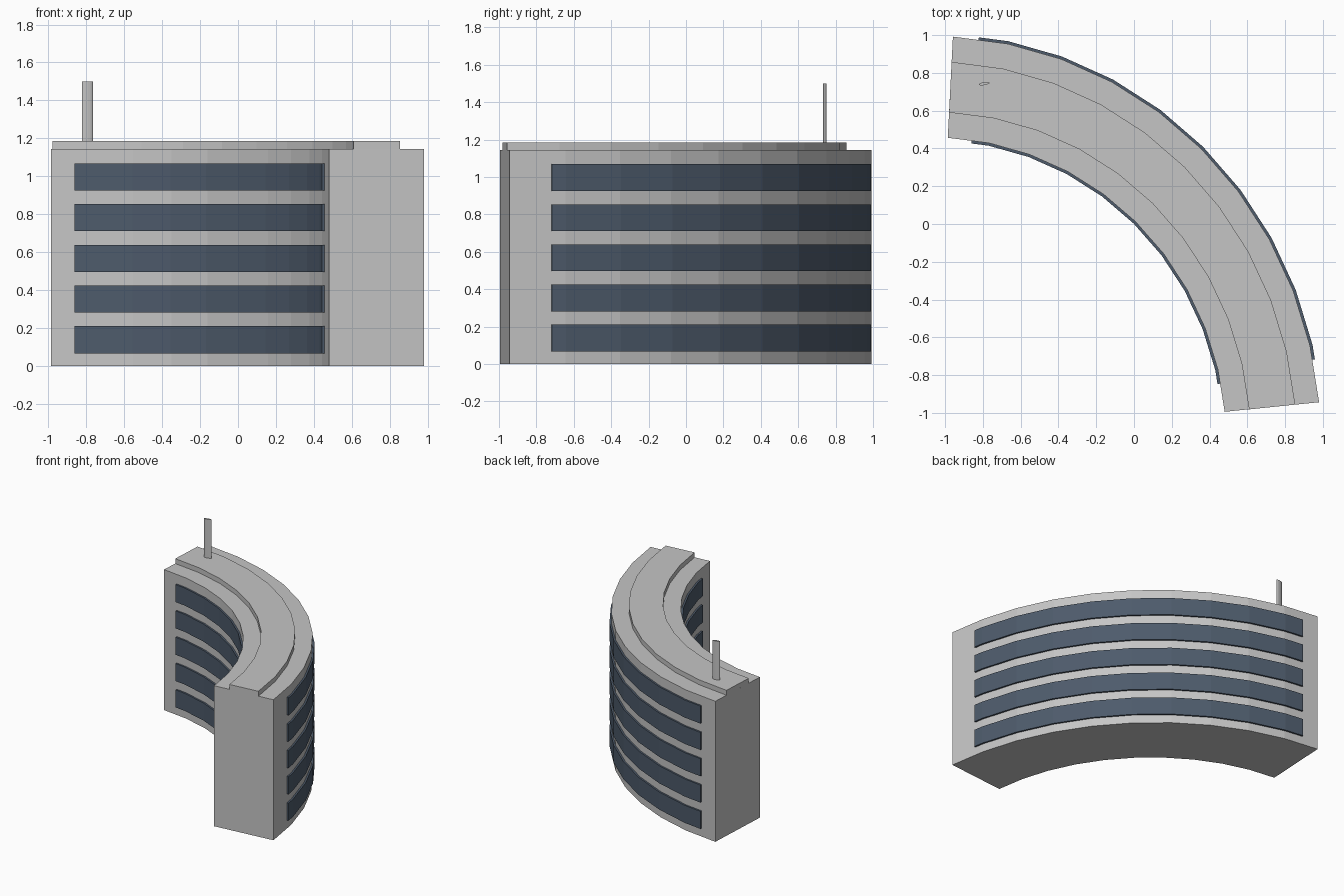
import bpy, bmesh, math

if "Cube" in bpy.data.objects:
    bpy.data.objects.remove(bpy.data.objects["Cube"])

CX, CY = -1.07, -1.145            # centre of the curved plan
T0, T1, SEGS = 5.4, 86.9, 10      # end angles in degrees, wall facets
OUTER, INNER = (2.059, 2.14), (1.557, 1.604)
FLOORS = 5


def material(name, rgb):
    m = bpy.data.materials.new(name)
    m.diffuse_color = (*rgb, 1)
    m.use_nodes = True
    m.node_tree.nodes["Principled BSDF"].inputs["Base Color"].default_value = m.diffuse_color
    return m


concrete = material("light grey concrete", (0.56, 0.56, 0.56))
glass = material("blue grey glass", (0.075, 0.104, 0.147))
BREAKS = [T0 + (T1 - T0) * i / SEGS for i in range(SEGS + 1)]


def on_arc(t, radii, offset=0.0):
    """Point on the faceted ellipse, interpolated along its chord."""
    f = (t - T0) / (T1 - T0) * SEGS
    i = min(int(f), SEGS - 1)
    f -= i

    def p(a):
        a = math.radians(a)
        return (CX + (radii[0] + offset) * math.cos(a),
                CY + (radii[1] + offset) * math.sin(a))
    a, b = p(BREAKS[i]), p(BREAKS[i + 1])
    return a[0] + (b[0] - a[0]) * f, a[1] + (b[1] - a[1]) * f


def add_band(bm, near, far, t0, t1, z0, z1):
    """Solid curved bar between two (radii, offset) arcs."""
    ts = [t0] + [t for t in BREAKS if t0 + .01 < t < t1 - .01] + [t1]
    rings = []
    for t in ts:
        n, f = on_arc(t, *near), on_arc(t, *far)
        rings.append([bm.verts.new((*n, z0)), bm.verts.new((*f, z0)),
                      bm.verts.new((*f, z1)), bm.verts.new((*n, z1))])
    for a, b in zip(rings, rings[1:]):
        for j in range(4):
            k = (j + 1) % 4
            bm.faces.new((a[j], a[k], b[k], b[j]))
    bm.faces.new(rings[0])
    bm.faces.new(rings[-1][::-1])


def finish(bm, name, mat):
    bmesh.ops.recalc_face_normals(bm, faces=bm.faces)
    me = bpy.data.meshes.new(name)
    bm.to_mesh(me)
    bm.free()
    me.materials.append(mat)
    ob = bpy.data.objects.new(name, me)
    bpy.context.collection.objects.link(ob)
    return ob


# main curved block
bm = bmesh.new()
add_band(bm, (INNER, 0), (OUTER, 0), T0, T1, 0, 1.145)
finish(bm, "building_body", concrete)

# raised roof strip
bm = bmesh.new()
add_band(bm, ((1.687, 1.738), 0), ((1.932, 2.006), 0), T0, T1, 1.14, 1.185)
finish(bm, "roof_strip", concrete)

# window bands on both curved walls
for name, radii, lo, hi, a0, a1 in (
        ("outer_windows", OUTER, -.005, .014, 11.5, 83.1),
        ("inner_windows", INNER, -.014, .005, 10.8, 82.2)):
    bm = bmesh.new()
    for i in range(FLOORS):
        z = 0.067 + 0.2145 * i
        add_band(bm, (radii, lo), (radii, hi), a0, a1, z, z + 0.143)
    finish(bm, name, glass)

# flattened roof mast
bm = bmesh.new()
bmesh.ops.create_cone(bm, cap_ends=True, segments=16, radius1=1, radius2=1, depth=1)
mast = finish(bm, "roof_mast", concrete)
mast.scale = (0.029, 0.008, 0.32)
mast.rotation_euler.z = math.radians(10)
mast.location = (-0.793, 0.743, 1.34)
